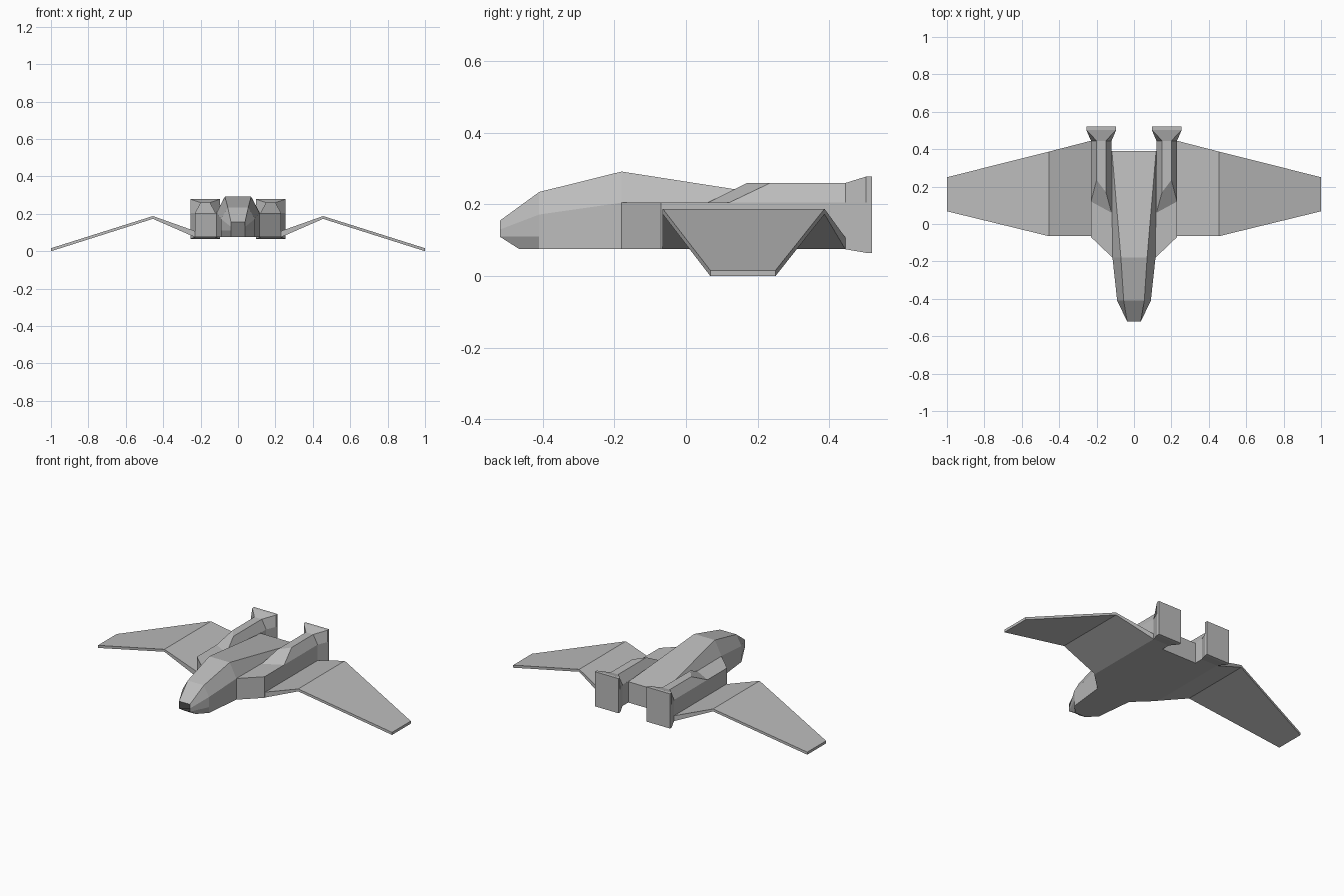
import bpy
import bmesh

if "Cube" in bpy.data.objects:
    bpy.data.objects.remove(bpy.data.objects["Cube"], do_unlink=True)

# Single hull colour
grey = bpy.data.materials.new("hull_grey")
grey.use_nodes = True
colour = (0.5, 0.5, 0.5, 1.0)
grey.diffuse_color = colour
grey.node_tree.nodes["Principled BSDF"].inputs["Base Color"].default_value = colour

BELLY, SHOULDER = 0.075, 0.205


def loft(name, rings, mirrored=False):
    """Skin a list of equal-length point rings and cap both ends."""
    bm = bmesh.new()
    loops = [[bm.verts.new(p) for p in ring] for ring in rings]
    n = len(loops[0])
    for a, b in zip(loops, loops[1:]):
        for i in range(n):
            j = (i + 1) % n
            bm.faces.new((a[i], a[j], b[j], b[i]))
    bm.faces.new(loops[0])
    bm.faces.new(loops[-1])
    bmesh.ops.recalc_face_normals(bm, faces=bm.faces)
    mesh = bpy.data.meshes.new(name)
    bm.to_mesh(mesh)
    bm.free()
    mesh.materials.append(grey)
    obj = bpy.data.objects.new(name, mesh)
    bpy.context.collection.objects.link(obj)
    if mirrored:
        obj.modifiers.new("Mirror", 'MIRROR').use_mirror_merge = False
    return obj


def symmetric(half):
    """Close a half section by reflecting it across x = 0."""
    return half + [(-x, y, z) for x, y, z in reversed(half)]


def hull_section(y, side, roof, mid_z, roof_z):
    return symmetric([(side, y, BELLY), (side, y, 0.11),
                      (side, y, mid_z), (roof, y, roof_z)])


# Fuselage: blunt nose with a raked chin, hump, tapering spine
nose = symmetric([(0.037, -0.465, BELLY), (0.037, -0.52, 0.11),
                  (0.037, -0.52, 0.13), (0.037, -0.52, 0.155)])
loft("fuselage", [
    nose,
    hull_section(-0.41, 0.09, 0.055, 0.172, 0.235),
    hull_section(-0.18, 0.115, 0.07, SHOULDER, 0.292),
    hull_section(0.39, 0.12, 0.118, 0.198, 0.203),
])

# Shoulder blocks beside the fuselage, angled at the front
plan = [(0.115, -0.18), (0.23, -0.07), (0.23, 0.445), (0.12, 0.445)]
loft("engine_shoulder",
     [[(x, y, z) for x, y in plan] for z in (BELLY, SHOULDER)], True)

# Raised engine housings with a skewed, sloping front
ENGINE_END = 0.445
loft("engine_housing", [
    [(0.12, 0.06, SHOULDER), (0.23, 0.12, SHOULDER),
     (0.23, ENGINE_END, SHOULDER), (0.12, ENGINE_END, SHOULDER)],
    [(0.15, 0.17, 0.26), (0.20, 0.235, 0.26),
     (0.20, ENGINE_END, 0.26), (0.15, ENGINE_END, 0.26)],
], True)


# Flared exhausts ending in a flat rectangular lip
def exhaust_section(y, inner, outer, bottom, top, bevel):
    return [(inner, y, bottom), (outer, y, bottom), (outer, y, SHOULDER),
            (outer - bevel, y, top), (inner + bevel, y, top),
            (inner, y, SHOULDER)]


loft("exhaust", [
    exhaust_section(ENGINE_END, 0.12, 0.23, BELLY, 0.26, 0.03),
    exhaust_section(0.503, 0.095, 0.255, 0.065, 0.278, 0),
    exhaust_section(0.52, 0.095, 0.255, 0.065, 0.278, 0),
], True)


# Cranked wings: inner panel rises, outer panel droops
def wing_section(x, front, back, bottom, top):
    return [(x, front, bottom), (x, back, bottom), (x, back, top), (x, front, top)]


loft("wing", [
    wing_section(0.23, -0.065, 0.445, BELLY, 0.108),
    wing_section(0.455, -0.065, 0.387, 0.173, 0.188),
    wing_section(1.0, 0.068, 0.25, 0.0, 0.016),
], True)
